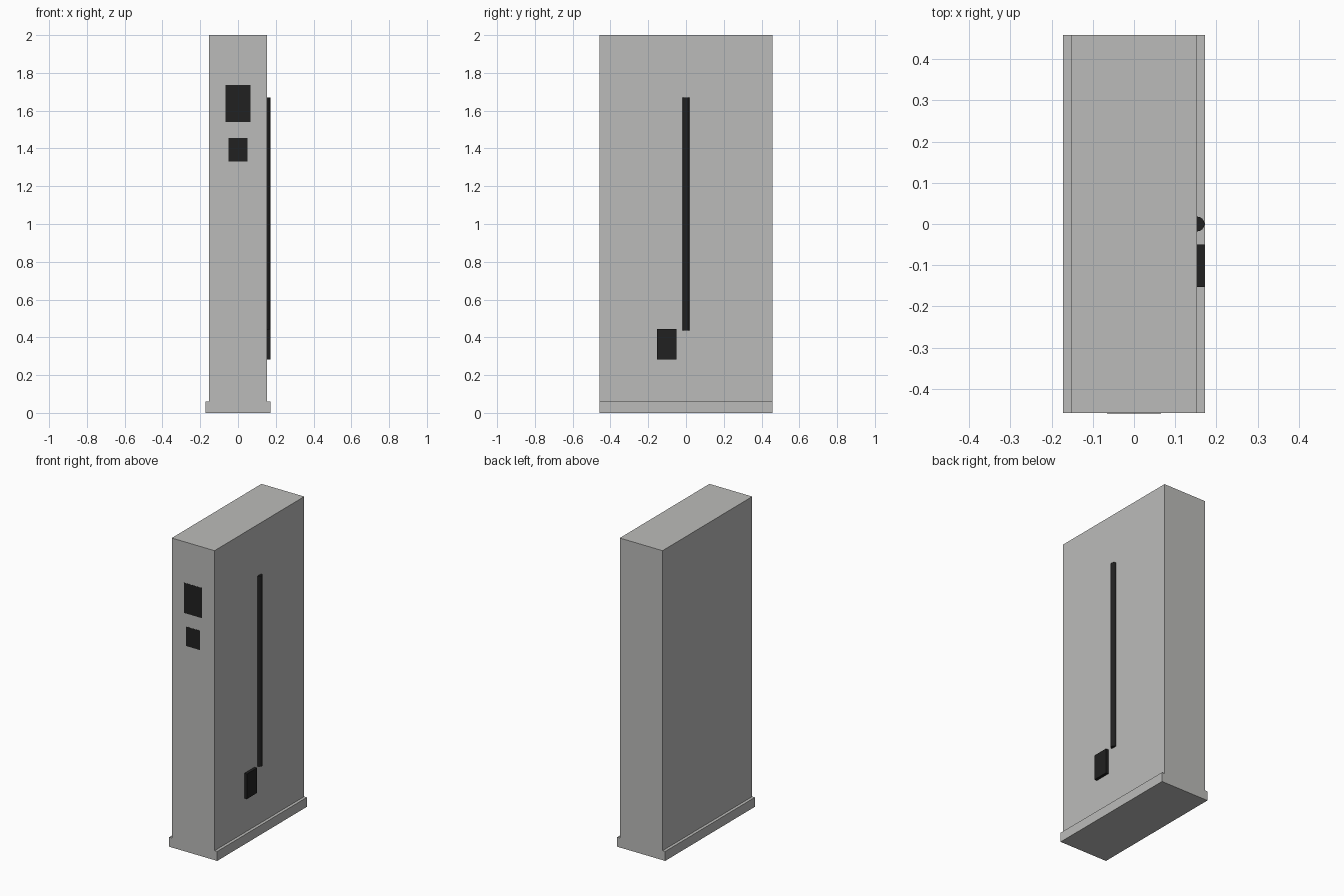
import bpy, bmesh, math

if "Cube" in bpy.data.objects:
    bpy.data.objects.remove(bpy.data.objects["Cube"])


def material(name, rgb):
    m = bpy.data.materials.new(name)
    m.diffuse_color = (*rgb, 1)
    m.use_nodes = True
    m.node_tree.nodes["Principled BSDF"].inputs["Base Color"].default_value = m.diffuse_color
    return m


GREY = material("light_grey", (0.50, 0.50, 0.49))
BLACK = material("black", (0.015, 0.015, 0.015))


def add(name, bm, mat):
    bmesh.ops.recalc_face_normals(bm, faces=bm.faces)
    me = bpy.data.meshes.new(name)
    bm.to_mesh(me)
    bm.free()
    me.materials.append(mat)
    ob = bpy.data.objects.new(name, me)
    bpy.context.collection.objects.link(ob)
    return ob


def prism(name, outline, z0, z1, mat):
    """Extrude an (x, y) outline from z0 up to z1."""
    bm = bmesh.new()
    face = bm.faces.new([bm.verts.new((x, y, z0)) for x, y in outline])
    top = bmesh.ops.extrude_face_region(bm, geom=[face])["geom"]
    for v in top:
        if isinstance(v, bmesh.types.BMVert):
            v.co.z = z1
    return add(name, bm, mat)


def box(name, x0, x1, y0, y1, z0, z1, mat):
    return prism(name, [(x0, y0), (x1, y0), (x1, y1), (x0, y1)], z0, z1, mat)


W, D = 0.153, 0.458  # half width and half depth of the slab

# cabinet slab and its wider plinth
box("cabinet_body", -W, W, -D, D, 0.061, 2.0, GREY)
box("plinth", -0.172, 0.172, -D, D, 0, 0.061, GREY)

# half-round vertical handle on the right side
arc = [(W + 0.018 * math.cos(a), 0.018 * math.sin(a))
       for a in (math.pi * (i / 8 - 0.5) for i in range(9))]
prism("handle_bar", arc, 0.437, 1.669, BLACK)

# lock box beside the lower end of the handle
box("lock_box", W, 0.171, -0.153, -0.05, 0.283, 0.445, BLACK)

# thin dark panels on the narrow front
for name, hw, z0, z1 in (("upper_panel", 0.065, 1.54, 1.735),
                         ("lower_panel", 0.05, 1.33, 1.455)):
    box(name, -hw, hw, -D - 0.001, -D, z0, z1, BLACK)
